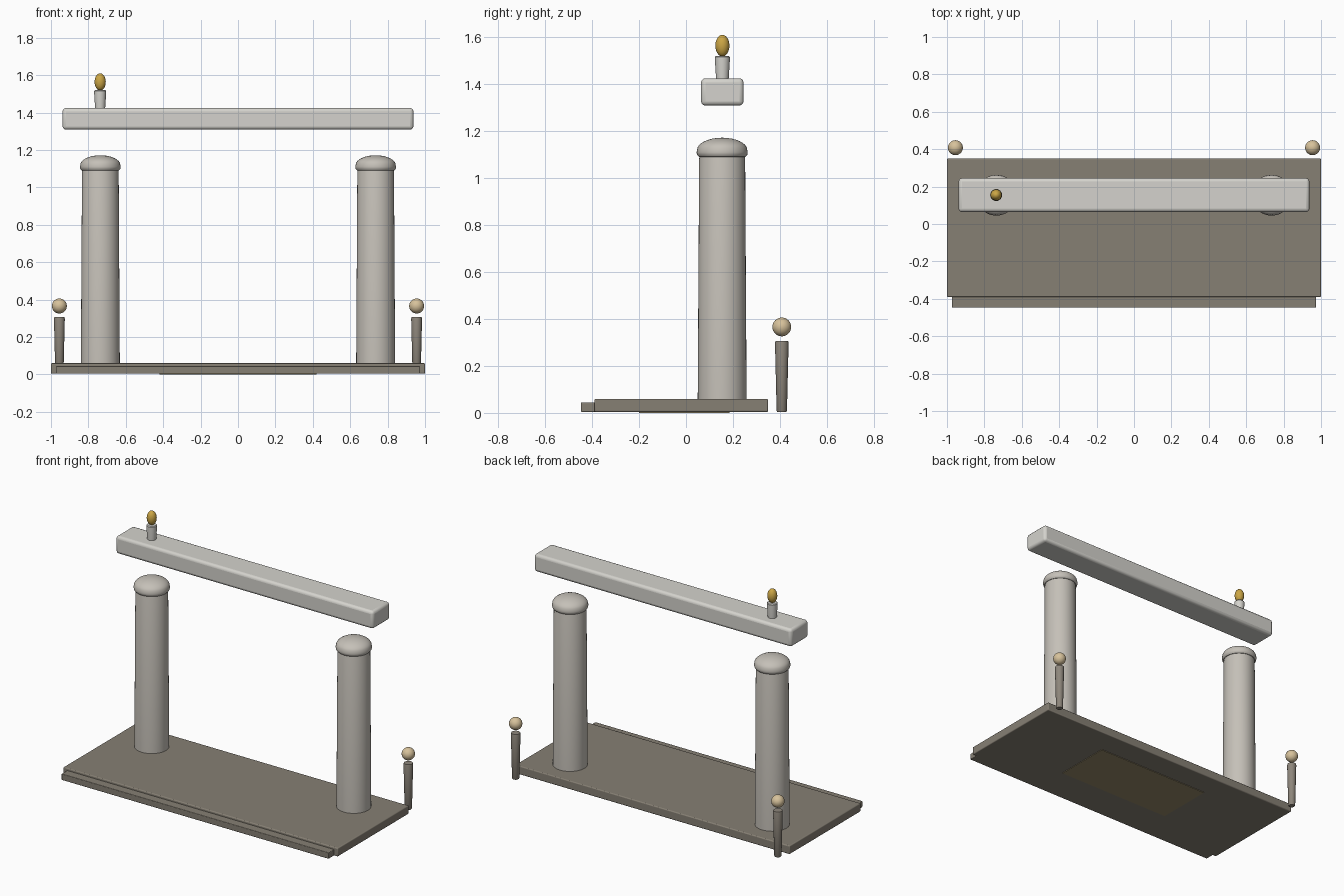
import bpy, math

if "Cube" in bpy.data.objects:
    bpy.data.objects.remove(bpy.data.objects["Cube"])


def material(name, r, g, b):
    m = bpy.data.materials.new(name)
    m.diffuse_color = (r, g, b, 1)
    m.use_nodes = True
    m.node_tree.nodes["Principled BSDF"].inputs["Base Color"].default_value = m.diffuse_color
    return m


STONE = material("stone", 0.56, 0.53, 0.48)
PALE = material("pale_stone", 0.66, 0.65, 0.61)
DARK = material("dark_stone", 0.24, 0.215, 0.175)
POST = material("post_stone", 0.27, 0.24, 0.20)
TAN = material("tan_globe", 0.68, 0.54, 0.33)
GOLD = material("gold_flame", 0.60, 0.38, 0.06)
PANEL = material("panel", 0.30, 0.25, 0.14)


def finish(ob, name, mat, smooth=True):
    ob.name = name
    ob.data.materials.append(mat)
    if smooth:
        bpy.ops.object.select_all(action='DESELECT')
        ob.select_set(True)
        bpy.context.view_layer.objects.active = ob
        bpy.ops.object.shade_smooth_by_angle(angle=math.radians(35))
    return ob


def box(name, x, y, z, mat, bevel=0.0):
    """Box from (min, max) ranges with rounded edges."""
    bpy.ops.mesh.primitive_cube_add(size=1)
    ob = bpy.context.object
    lim = (x, y, z)
    for v in ob.data.vertices:
        v.co = [lim[i][0] if v.co[i] < 0 else lim[i][1] for i in range(3)]
    if bevel:
        mod = ob.modifiers.new("bevel", 'BEVEL')
        mod.width, mod.segments = bevel, 3
    return finish(ob, name, mat)


def lathe(name, profile, x, y, mat, n=40):
    """Closed turned shape from (radius, z) points, first to last."""
    verts, faces = [], []
    for r, z in profile:
        for i in range(n):
            a = 2 * math.pi * i / n
            verts.append((x + r * math.cos(a), y + r * math.sin(a), z))
    for k in range(len(profile) - 1):
        for i in range(n):
            j = (i + 1) % n
            faces.append((k * n + i, k * n + j, (k + 1) * n + j, (k + 1) * n + i))
    faces.append(tuple(reversed(range(n))))
    faces.append(tuple(range(len(verts) - n, len(verts))))
    me = bpy.data.meshes.new(name)
    me.from_pydata(verts, [], faces)
    ob = bpy.data.objects.new(name, me)
    bpy.context.collection.objects.link(ob)
    return finish(ob, name, mat)


def ball(name, loc, scale, mat):
    bpy.ops.mesh.primitive_uv_sphere_add(segments=32, ring_count=16, radius=1, location=loc)
    ob = bpy.context.object
    ob.scale = scale
    return finish(ob, name, mat)


# Base slab, front step and underside panel
box("base_slab", (-1, 1), (-0.39, 0.35), (0.004, 0.06), DARK, 0.006)
box("front_step", (-0.973, 0.973), (-0.447, -0.38), (0.004, 0.045), DARK, 0.004)
box("underside_panel", (-0.42, 0.42), (-0.2, 0.185), (0.0, 0.02), PANEL)

# Rounded cap profile: straight rim, then a shallow dome
cap = [(0.09, 1.09), (0.100, 1.091), (0.107, 1.099), (0.109, 1.11), (0.107, 1.12)]
for i in range(1, 9):
    a = math.radians(i * 11)
    cap.append((0.107 * math.cos(a), 1.12 + 0.052 * math.sin(a)))

for side, s in (("left", -1), ("right", 1)):
    # Columns with caps
    cx, cy = s * 0.736, 0.154
    lathe(side + "_column", [(0.104, 0.01), (0.104, 0.08), (0.098, 1.085), (0.094, 1.10)], cx, cy, STONE)
    lathe(side + "_column_cap", cap, cx, cy, STONE)
    # Rear posts with floating globes
    px, py = s * 0.955, 0.408
    lathe(side + "_post", [(0.019, 0.004), (0.022, 0.009), (0.029, 0.298), (0.027, 0.306)], px, py, POST, 24)
    ball(side + "_globe", (px, py, 0.366), (0.04, 0.04, 0.04), TAN)

# Floating crossbeam
box("crossbeam", (-0.938, 0.938), (0.064, 0.245), (1.309, 1.425), PALE, 0.018)

# Candle on the beam
lathe("candle", [(0.026, 1.41), (0.028, 1.44), (0.032, 1.505), (0.032, 1.515), (0.028, 1.52)],
      -0.737, 0.155, PALE, 24)
ball("candle_flame", (-0.737, 0.155, 1.564), (0.03, 0.03, 0.046), GOLD)
